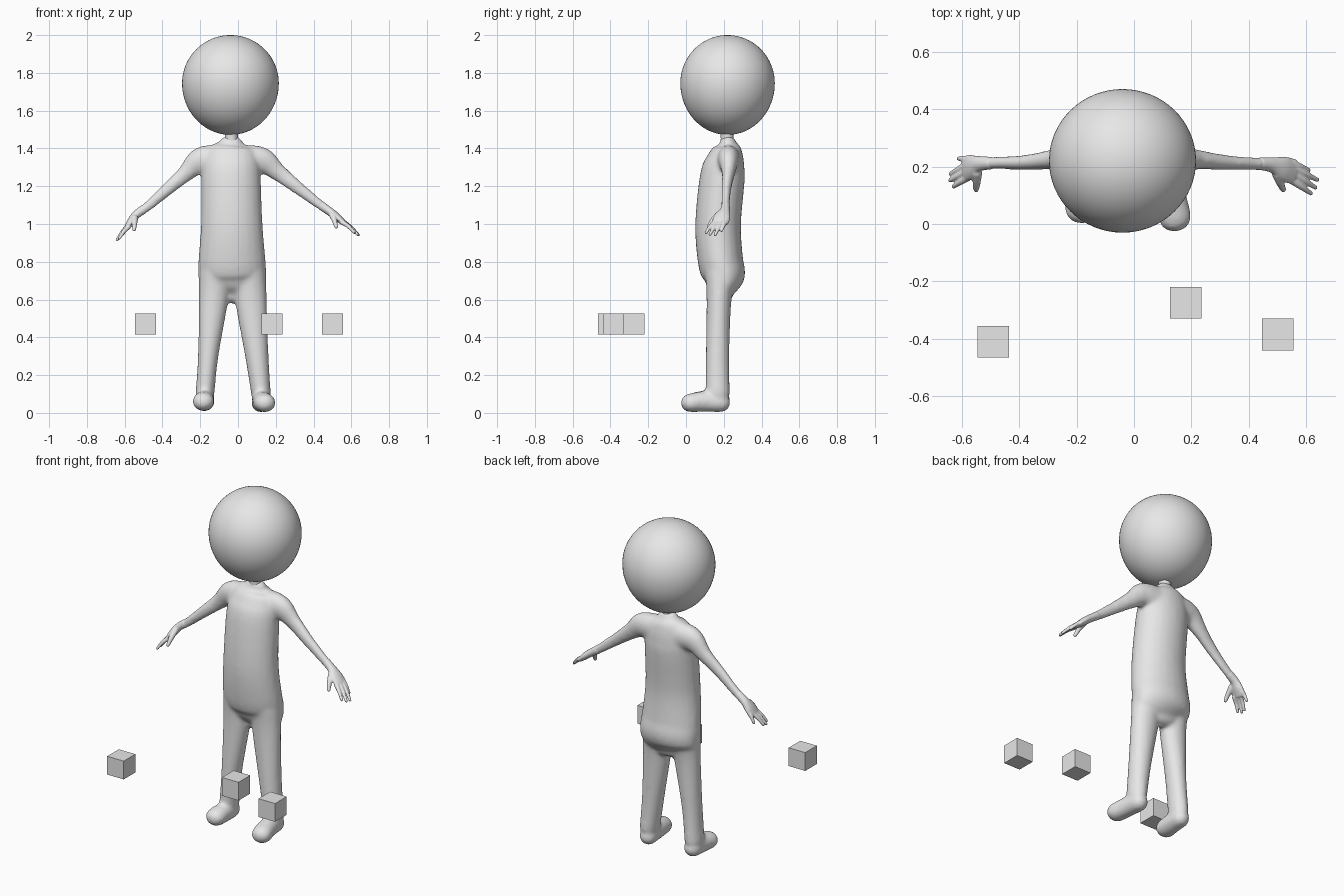
import bpy, bmesh, math
from mathutils import Vector

if "Cube" in bpy.data.objects:
    bpy.data.objects.remove(bpy.data.objects["Cube"])

grey = bpy.data.materials.new("plain grey")
grey.use_nodes = True
grey.diffuse_color = (0.8, 0.8, 0.8, 1)
grey.node_tree.nodes["Principled BSDF"].inputs["Base Color"].default_value = (0.8, 0.8, 0.8, 1)


def spline(a, b, c, d, t):
    return 0.5 * (2 * b + (c - a) * t + (2 * a - 5 * b + 4 * c - d) * t ** 2
                  + (3 * b - a - 3 * c + d) * t ** 3)


def loft(bm, sections, ref, steps=5, sides=24):
    """Closed tube through (x, y, z, radius along ref, other radius), round ends."""
    s = [sections[0]] + sections + [sections[-1]]
    rows = []
    for i in range(len(sections) - 1):
        for k in range(steps):
            rows.append([spline(*p, k / steps) for p in zip(*s[i:i + 4])])
    rows.append(list(sections[-1]))
    pts = [Vector(r[:3]) for r in rows]
    last = len(rows) - 1
    rings = []
    for i, r in enumerate(rows):
        tan = (pts[min(i + 1, last)] - pts[max(i - 1, 0)]).normalized()
        u = (ref - tan * ref.dot(tan)).normalized()
        v = tan.cross(u)
        caps = [(0, 1)]
        size = min(r[3], r[4])
        round_off = [(math.sin(a) * size, math.cos(a)) for a in (0.5, 1.0, 1.4)]
        if i == 0:
            caps = [(-d, f) for d, f in reversed(round_off)] + caps
        elif i == last:
            caps = caps + round_off
        for d, f in caps:
            rings.append([bm.verts.new(pts[i] + tan * d
                          + u * r[3] * f * math.cos(math.tau * k / sides)
                          + v * r[4] * f * math.sin(math.tau * k / sides))
                          for k in range(sides)])
    for a, b in zip(rings, rings[1:]):
        for k in range(sides):
            n = (k + 1) % sides
            bm.faces.new((a[k], a[n], b[n], b[k]))
    bm.faces.new(rings[0][::-1])
    bm.faces.new(rings[-1])


def finish(bm, name, voxel=0, smooth=0):
    bmesh.ops.recalc_face_normals(bm, faces=bm.faces)
    mesh = bpy.data.meshes.new(name)
    bm.to_mesh(mesh)
    bm.free()
    mesh.materials.append(grey)
    obj = bpy.data.objects.new(name, mesh)
    bpy.context.collection.objects.link(obj)
    if voxel:
        fuse = obj.modifiers.new("fuse", 'REMESH')
        fuse.mode = 'VOXEL'
        fuse.voxel_size = voxel
        fuse.use_smooth_shade = True
        soften = obj.modifiers.new("soften", 'SMOOTH')
        soften.factor = 0.5
        soften.iterations = smooth
    return obj


X, Y = Vector((1, 0, 0)), Vector((0, 1, 0))

# Body: torso, arms, legs and feet fused into one skin
bm = bmesh.new()
loft(bm, [(-.035, .2, .63, .12, .05), (-.03, .2, .67, .172, .088),
          (-.03, .2, .73, .18, .114), (-.032, .182, .81, .178, .12),
          (-.033, .17, 1.0, .163, .121), (-.037, .193, 1.25, .157, .119),
          (-.037, .21, 1.34, .148, .1), (-.037, .222, 1.4, .12, .074),
          (-.035, .222, 1.425, .065, .045)], X)
legs = [[(.062, .185, .74, .085, .085), (.068, .175, .6, .084, .066),
         (.1, .167, .3, .062, .062), (.122, .168, .1, .052, .064)],
        [(-.126, .185, .74, .082, .085), (-.13, .175, .6, .078, .066),
         (-.158, .167, .3, .054, .062), (-.175, .168, .1, .05, .064)]]
feet = [[(.12, .185, .053, .05, .05), (.128, .1, .06, .054, .055),
         (.143, .022, .053, .058, .05)],
        [(-.175, .185, .06, .05, .05), (-.178, .11, .064, .053, .055),
         (-.184, .05, .06, .058, .05)]]
arms = [[(.04, .225, 1.34, .065, .08), (.13, .225, 1.335, .055, .07),
         (.21, .225, 1.275, .036, .047), (.31, .215, 1.197, .027, .036),
         (.41, .21, 1.12, .023, .028), (.47, .208, 1.075, .024, .023)],
        [(-.11, .225, 1.34, .065, .08), (-.2, .225, 1.335, .055, .07),
         (-.28, .225, 1.265, .036, .045), (-.37, .215, 1.187, .027, .035),
         (-.47, .213, 1.1, .023, .027), (-.53, .212, 1.055, .024, .023)]]
for limb in legs + feet:
    loft(bm, limb, X)
for limb in arms:
    loft(bm, limb, Y)
finish(bm, "body", 0.01, 12)


# Hands: flat palm, four fingers and a thumb
def hand(name, palm, knuckles, tips, thumb):
    bm = bmesh.new()
    loft(bm, palm, Y)
    for a, b in zip(knuckles, tips):
        mid = [(p + q) / 2 for p, q in zip(a, b)]
        loft(bm, [(*a, .014, .014), (mid[0], mid[1], mid[2] + .006, .011, .011),
                  (*b, .008, .008)], Y, sides=12)
    loft(bm, thumb, X, sides=12)
    finish(bm, name, 0.004, 3)


hand("left_hand",
     [(.44, .21, 1.098, .022, .024), (.48, .206, 1.07, .027, .022),
      (.52, .193, 1.04, .042, .021), (.555, .182, 1.01, .045, .016)],
     [(.55, .213, 1.015), (.558, .194, 1.01), (.558, .172, 1.008), (.55, .152, 1.01)],
     [(.608, .188, .965), (.638, .154, .942), (.632, .127, .945), (.616, .107, .955)],
     [(.5, .175, 1.05, .02, .018), (.51, .142, 1.02, .014, .014),
      (.52, .12, .985, .01, .01)])
hand("right_hand",
     [(-.5, .212, 1.078, .022, .024), (-.54, .21, 1.048, .027, .022),
      (-.565, .2, 1.015, .042, .021), (-.585, .192, .985, .044, .016)],
     [(-.582, .225, .99), (-.586, .204, .985), (-.586, .182, .984), (-.58, .162, .985)],
     [(-.61, .228, .945), (-.638, .175, .92), (-.64, .152, .917), (-.628, .131, .925)],
     [(-.548, .178, 1.03, .02, .018), (-.548, .145, 1.0, .014, .014),
      (-.55, .12, .97, .01, .01)])

# Neck
bm = bmesh.new()
loft(bm, [(-.035, .218, 1.4, .04, .04), (-.035, .218, 1.45, .034, .034),
          (-.035, .218, 1.51, .037, .037)], X)
neck = finish(bm, "neck")
for face in neck.data.polygons:
    face.use_smooth = True

# Head: a ball, slightly drawn out toward the chin
bm = bmesh.new()
bmesh.ops.create_uvsphere(bm, u_segments=64, v_segments=40, radius=1)
for v in bm.verts:
    tall = .255 if v.co.z > 0 else .273
    v.co = Vector((-.04 + v.co.x * .256, .22 + v.co.y * .25, 1.745 + v.co.z * tall))
head = finish(bm, "head")
for face in head.data.polygons:
    face.use_smooth = True

# Three loose boxes in front
for n, place in enumerate([(-.49, -.41, .47), (.18, -.275, .47), (.5, -.385, .47)], 1):
    bm = bmesh.new()
    bmesh.ops.create_cube(bm, size=.11)
    bmesh.ops.translate(bm, verts=bm.verts, vec=place)
    finish(bm, f"box_{n}")
